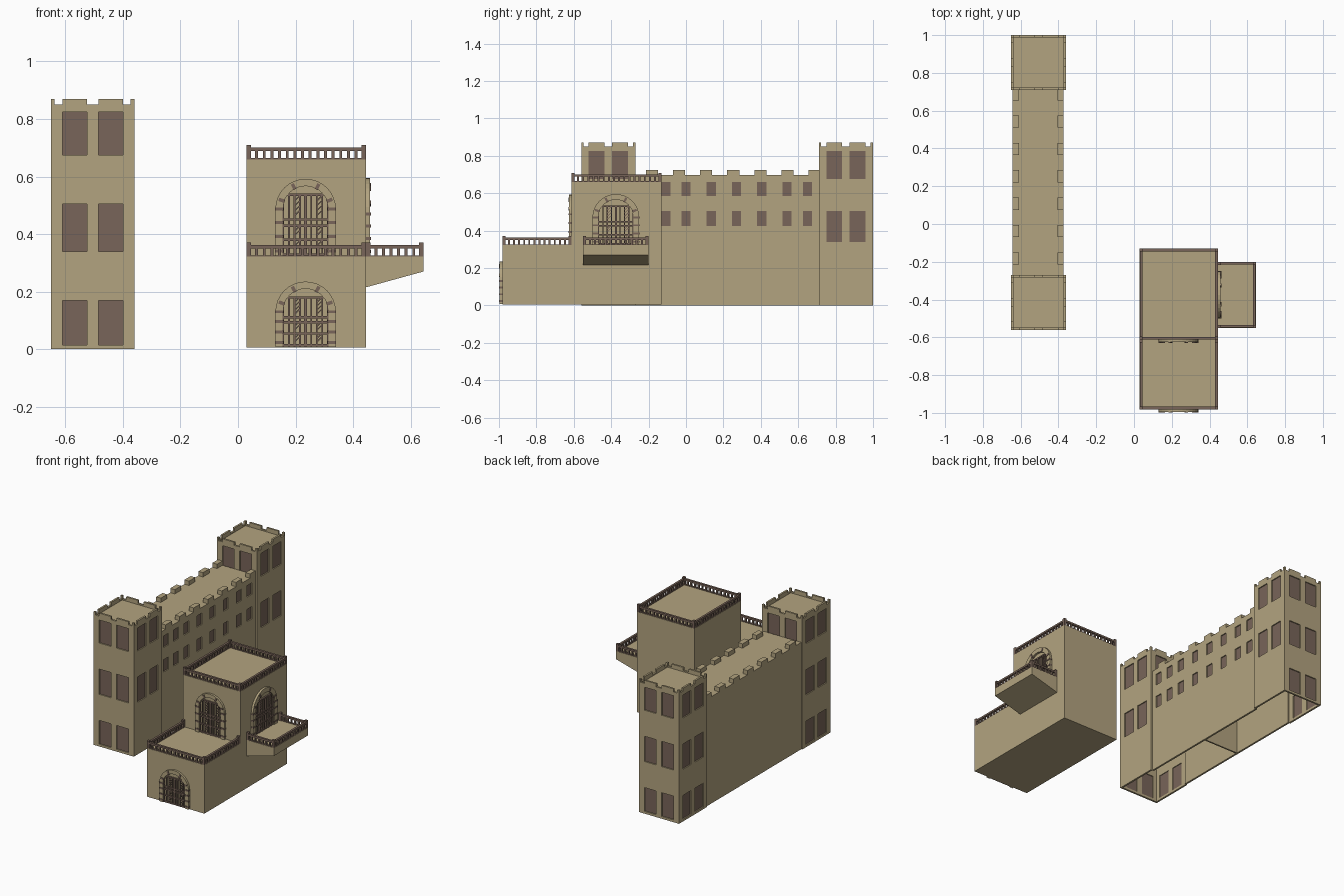
import bpy, bmesh
from math import pi, cos, sin, atan2, hypot
from mathutils import Matrix, Vector

if "Cube" in bpy.data.objects:
    bpy.data.objects.remove(bpy.data.objects["Cube"])


def material(name, rgb):
    m = bpy.data.materials.new(name)
    m.diffuse_color = (*rgb, 1)
    m.use_nodes = True
    m.node_tree.nodes["Principled BSDF"].inputs["Base Color"].default_value = m.diffuse_color
    return m


STONE = material("stone", (0.45, 0.37, 0.215))
BROWN = material("brown", (0.19, 0.13, 0.10))


def finish(bm, name, mat, loc=(0, 0, 0), rot=0):
    bmesh.ops.recalc_face_normals(bm, faces=bm.faces)
    me = bpy.data.meshes.new(name)
    bm.to_mesh(me)
    bm.free()
    me.materials.append(mat)
    ob = bpy.data.objects.new(name, me)
    ob.location = loc
    ob.rotation_euler.z = rot
    bpy.context.collection.objects.link(ob)
    return ob


def add_box(bm, x0, x1, y0, y1, z0, z1, m=Matrix()):
    c = Matrix.Translation(((x0 + x1) / 2, (y0 + y1) / 2, (z0 + z1) / 2))
    bmesh.ops.create_cube(bm, size=1, matrix=m @ c @ Matrix.Diagonal((x1 - x0, y1 - y0, z1 - z0, 1)))


def box(name, mat, *b):
    bm = bmesh.new()
    add_box(bm, *b)
    return finish(bm, name, mat)


def prism(name, mat, pts, depth, loc, rot=0):
    """Extrude an x-z outline towards local -y."""
    bm = bmesh.new()
    f = bm.faces.new([bm.verts.new((x, 0, z)) for x, z in pts])
    ext = bmesh.ops.extrude_face_region(bm, geom=[f])["geom"]
    bmesh.ops.translate(bm, vec=(0, -depth, 0), verts=[v for v in ext if isinstance(v, bmesh.types.BMVert)])
    return finish(bm, name, mat, loc, rot)


def wall(name, start, d, length, z0, z1, windows=(), notches=()):
    """Thin wall with window openings (recessed panes) and crenel notches; rects are (u0, u1, z0, z1)."""
    voids = list(windows) + list(notches)
    us = sorted({0, length, *[r[i] for r in voids for i in (0, 1)]})
    zs = sorted({z0, z1, *[r[i] for r in voids for i in (2, 3)]})
    d = Vector((*d, 0))
    s = Vector((*start, 0))
    n = d.cross(Vector((0, 0, 1)))

    def quad(bm, a, b, c, e, off=0):
        vs = [bm.verts.new(s + d * u - n * off + Vector((0, 0, z))) for u, z in ((a, c), (b, c), (b, e), (a, e))]
        bm.faces.new(vs)

    bm = bmesh.new()
    for a, b in zip(us, us[1:]):
        for c, e in zip(zs, zs[1:]):
            u, z = (a + b) / 2, (c + e) / 2
            if not any(r[0] < u < r[1] and r[2] < z < r[3] for r in voids):
                quad(bm, a, b, c, e)
    bmesh.ops.remove_doubles(bm, verts=bm.verts, dist=1e-5)
    me = bpy.data.meshes.new(name)
    bm.to_mesh(me)
    bm.free()
    me.materials.append(STONE)
    ob = bpy.data.objects.new(name, me)
    bpy.context.collection.objects.link(ob)
    sol = ob.modifiers.new("thickness", "SOLIDIFY")
    sol.thickness = 0.012
    sol.offset = -1
    if windows:
        bm = bmesh.new()
        for w in windows:
            quad(bm, *w, off=0.007)
        me = bpy.data.meshes.new(name + "_panes")
        bm.to_mesh(me)
        bm.free()
        me.materials.append(BROWN)
        bpy.context.collection.objects.link(bpy.data.objects.new(name + "_panes", me))


# Corner towers: open underneath, three storeys of paired windows, crenellated top
X0, X1, W = -0.65, -0.36, 0.29
ROWS = [(0.015, 0.17), (0.34, 0.505), (0.675, 0.825)]
COLS = [(0.04, 0.125), (0.165, 0.25)]
NOTCH = [(a, b, 0.85, 0.87) for a, b in ((0.013, 0.04), (0.125, 0.165), (0.25, 0.277))]


def tower(name, y0, inner):
    y1 = y0 + W
    sides = {"front": ((X0, y0), (1, 0)), "right": ((X1, y0), (0, 1)),
             "back": ((X1, y1), (-1, 0)), "left": ((X0, y1), (0, -1))}
    for side, (start, d) in sides.items():
        rows = ROWS[1:] if side == "right" else ROWS[2:] if side == inner else ROWS
        wall(f"{name}_{side}", start, d, W, 0.64 if side == inner else 0, 0.87,
             [(*c, *r) for r in rows for c in COLS], NOTCH)
    box(name + "_roof", STONE, X0 + .005, X1 - .005, y0 + .005, y1 - .005, 0.832, 0.842)


tower("front_tower", -0.56, "back")
tower("back_tower", 0.71, "front")

# Long wing between the towers
WX0, WX1, WY0, WY1 = -0.643, -0.372, -0.27, 0.71
centres = (-0.21, -0.107, 0, 0.135, 0.27, 0.405, 0.54, 0.65)
wins = [(c - WY0 - .025, c - WY0 + .025, *r) for c in centres for r in ((0.425, 0.505), (0.585, 0.66))]
wall("wing_right", (WX1, WY0), (0, 1), WY1 - WY0, 0, 0.69, wins)
wall("wing_left", (WX0, WY1), (0, -1), WY1 - WY0, 0, 0.69)
box("wing_roof", STONE, WX0, WX1, WY0, WY1, 0.685, 0.697)
box("wing_partition", STONE, WX0 + .01, WX1 - .01, 0.215, 0.225, 0, 0.69)
bm = bmesh.new()
for i in range(7):
    y = -0.215 + i * 0.145
    for x in (WX0, WX1 - 0.033):
        add_box(bm, x, x + 0.033, y, min(y + 0.065, WY1), 0.695, 0.725)
finish(bm, "wing_merlons", STONE)

# Gatehouse: tall block, lower front block, wedge balcony
HX0, HX1, HYF, HYM, HYB = 0.03, 0.445, -0.982, -0.612, -0.13
box("tall_block", STONE, HX0, HX1, HYM, HYB, 0.005, 0.66)
box("front_block", STONE, HX0, HX1, HYF, HYM, 0.005, 0.322)
prism("balcony", STONE, [(HX1, 0.215), (0.645, 0.27), (0.645, 0.322), (HX1, 0.322)], 0.35, (0, -0.20, 0))


# Balustrades along an open or closed path
def balustrade(name, pts, z, closed=False):
    bm = bmesh.new()
    for x, y in pts:
        add_box(bm, x - .008, x + .008, y - .008, y + .008, z, z + .049)
    for (ax, ay), (bx, by) in zip(pts, pts[1:] + (pts[:1] if closed else [])):
        L = hypot(bx - ax, by - ay)
        m = Matrix.Translation((ax, ay, z)) @ Matrix.Rotation(atan2(by - ay, bx - ax), 4, "Z")
        add_box(bm, 0, L, -.007, .007, .028, .040, m)
        add_box(bm, 0, L, -.006, .006, 0, .004, m)
        n = max(2, round(L / 0.027))
        for i in range(1, n):
            add_box(bm, L * i / n - .005, L * i / n + .005, -.005, .005, .004, .028, m)
    finish(bm, name, BROWN)


a, b = HX0 + .008, HX1 - .008
balustrade("roof_balustrade", [(a, HYM + .008), (b, HYM + .008), (b, HYB - .008), (a, HYB - .008)], 0.66, True)
balustrade("terrace_balustrade", [(a, HYM - .008), (a, HYF + .008), (b, HYF + .008), (b, HYM - .008)], 0.322)
balustrade("balcony_balustrade", [(HX1 + .008, -.208), (.637, -.208), (.637, -.542), (HX1 + .008, -.542)], 0.322)


# Arched doorways: stone surround, brown joints, barred double door
def doorway(name, loc, rot, r, h):
    ri, spring = r * 0.76, h - r
    arc = lambda q: [(q * cos(pi * i / 16), spring + q * sin(pi * i / 16)) for i in range(17)]
    prism(name + "_surround", STONE, [(r, 0)] + arc(r) + [(-r, 0), (-ri, 0)] + arc(ri)[::-1] + [(ri, 0)],
          0.014, loc, rot)
    bm = bmesh.new()
    for deg in (20, 62, 118, 160):  # radial joints
        m = Matrix.Translation((0, 0, spring)) @ Matrix.Rotation(-deg * pi / 180, 4, "Y")
        add_box(bm, ri - .002, r - .006, -.017, 0, -.006, .006, m)
    for s in (-1, 1):  # jamb joints
        for k in (0.12, 0.42, 0.72, 1.0):
            xs = sorted((s * (ri - .003), s * (r + .001)))
            add_box(bm, *xs, -.017, 0, spring * k - .005, spring * k + .005)
    finish(bm, name + "_joints", BROWN, loc, rot)
    bm = bmesh.new()
    w, flat = ri * 0.97, spring + ri * 0.62
    for i in range(-4, 5):  # upright bars
        x = w * i / 4
        top = min(flat, spring + (max(0, ri * ri - x * x)) ** 0.5)
        t = .005 if i == 0 else .003
        add_box(bm, x - t, x + t, -.009, 0, 0, top)
    for k in (0.03, 0.27, 0.5, 0.6, 1.0):  # cross bars
        z = flat * k
        half = w if z < spring else min(w, (ri * ri - (z - spring) ** 2) ** 0.5)
        add_box(bm, -half, half, -.010, 0, z - .004, z + .004)
    for s in (-1, 1):  # herringbone bars
        for k in (0.10, 0.17, 0.34, 0.41, 0.66, 0.74, 0.82, 0.9):
            for side in (-1, 1):
                m = Matrix.Translation((s * w * .5, 0, flat * k)) @ Matrix.Rotation(-side * pi / 4 - (pi / 2 if side < 0 else 0), 4, "Y")
                add_box(bm, 0, w * .3, -.008, 0, -.002, .002, m)
    finish(bm, name + "_bars", BROWN, loc, rot)


doorway("front_door", (0.235, HYF, 0.008), 0, 0.105, 0.227)
doorway("terrace_door", (0.235, HYM, 0.322), 0, 0.105, 0.27)
doorway("balcony_door", (HX1, -0.375, 0.322), pi / 2, 0.125, 0.273)
